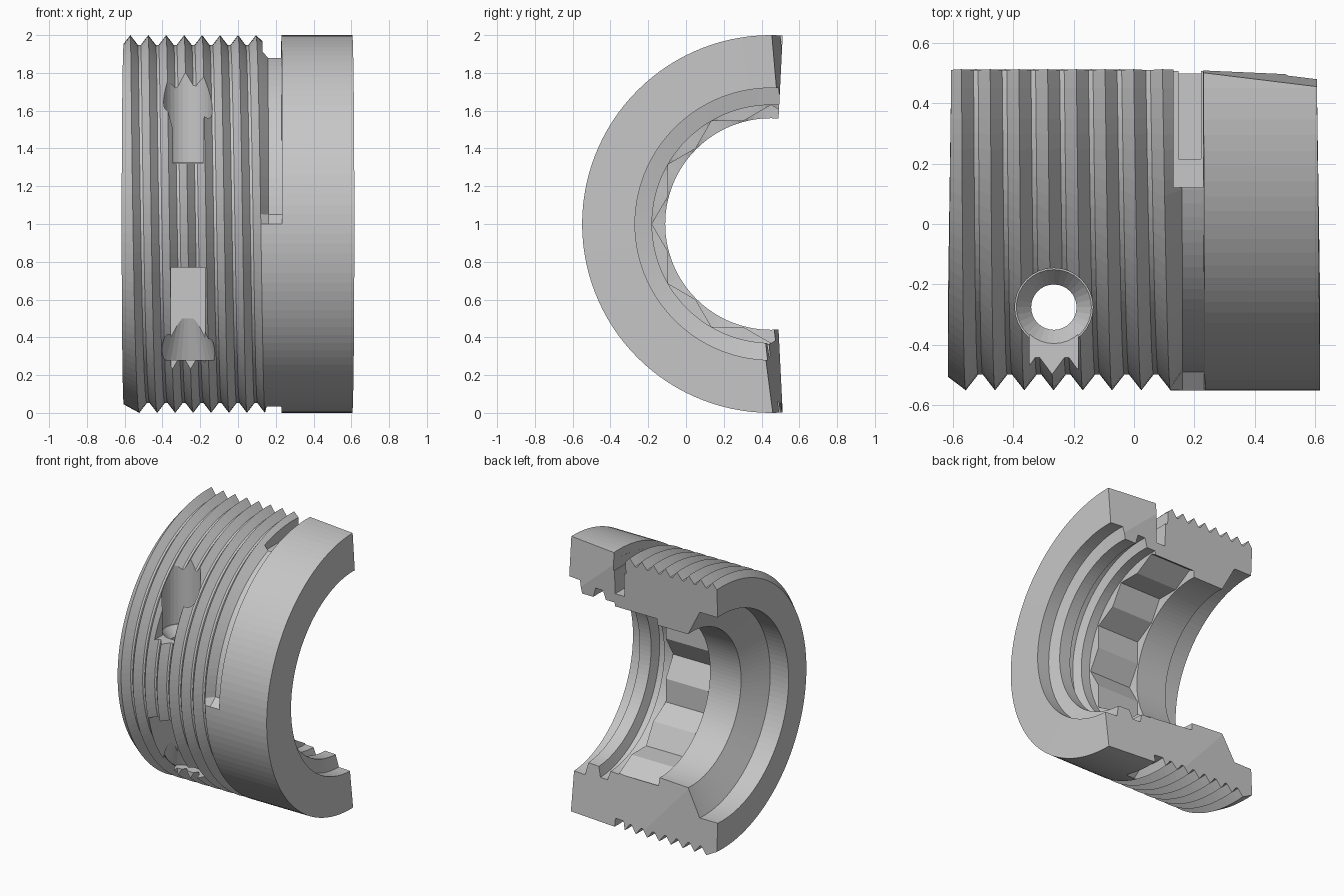
import bpy, bmesh, math
from mathutils import Matrix, Vector

cube = bpy.data.objects.get("Cube")
if cube:
    bpy.data.objects.remove(cube, do_unlink=True)

steel = bpy.data.materials.new("grey_steel")
steel.use_nodes = True
GREY = (0.57, 0.57, 0.57, 1)
steel.diffuse_color = GREY
steel.node_tree.nodes["Principled BSDF"].inputs["Base Color"].default_value = GREY

AXIS_Y, PITCH, STAR_R = 0.45, 0.095, 0.63


def star_radius(deg):
    """Radius of a twelve-point socket: two overlaid hexagons."""
    def hexagon(a):
        return STAR_R * math.cos(math.radians(30)) / math.cos(math.radians(a % 60 - 30))
    return max(hexagon(deg), hexagon(deg + 30))


def section(deg):
    """Closed cross-section (x, radius) at an angle; 0 is front, positive is down."""
    pts = [(-0.605, 0.955)]
    shift = PITCH * (deg + 90) / 360
    for k in range(8):
        peak = -0.57 + PITCH * k + shift
        pts.append((peak, 1.0))
        if k < 7:
            pts += [(peak + PITCH * 0.42, 0.948), (peak + PITCH * 0.58, 0.948)]
    # thread relief runs round the upper half and near the lower split
    relief = 0.94 if deg < 0 or deg > 75 else 1.0
    pts += [(0.158, relief), (0.228, relief), (0.23, 1.0), (0.605, 1.0)]
    # stepped bore, retaining groove and socket
    s = star_radius(deg)
    pts += [(0.605, 0.72), (0.51, 0.72), (0.49, 0.63), (0.4, 0.63),
            (0.38, 0.7), (0.32, 0.7), (0.3, 0.635), (0.23, 0.635),
            (0.225, s), (-0.11, s), (-0.115, 0.56), (-0.36, 0.56),
            (-0.46, 0.75), (-0.605, 0.75)]
    return pts


def finish(name, bm):
    bmesh.ops.recalc_face_normals(bm, faces=bm.faces)
    mesh = bpy.data.meshes.new(name)
    bm.to_mesh(mesh)
    bm.free()
    mesh.materials.append(steel)
    ob = bpy.data.objects.new(name, mesh)
    bpy.context.collection.objects.link(ob)
    return ob


def make_ring():
    bm = bmesh.new()
    rings = []
    for deg in range(-99, 100, 3):
        a = math.radians(deg)
        swell = 1 + 0.018 * max(0, math.cos(a))
        rings.append([bm.verts.new((x * swell, AXIS_Y - r * math.cos(a), 1 - r * math.sin(a)))
                      for x, r in section(deg)])
    n = len(rings[0])
    for r0, r1 in zip(rings, rings[1:]):
        for i in range(n):
            j = (i + 1) % n
            bm.faces.new((r0[i], r0[j], r1[j], r1[i]))
    bm.faces.new(rings[0])
    bm.faces.new(rings[-1])
    return finish("threaded_half_ring", bm)


def box(name, lo, hi, y_of=None):
    """Box cutter; y_of(x, z) can slant its front side."""
    bm = bmesh.new()
    bmesh.ops.create_cube(bm, size=1)
    for v in bm.verts:
        front = v.co.y < 0
        v.co = Vector([l + (c + 0.5) * (h - l) for c, l, h in zip(v.co, lo, hi)])
        if y_of and front:
            v.co.y = y_of(v.co.x, v.co.z)
    return finish(name, bm)


def cone(name, x, y, z0, z1, r0, r1):
    bm = bmesh.new()
    bmesh.ops.create_cone(bm, cap_ends=True, segments=32, radius1=r0, radius2=r1,
                          depth=z1 - z0, matrix=Matrix.Translation((x, y, (z0 + z1) / 2)))
    return finish(name, bm)


def split_y(x, z):
    """Split faces lean back slightly towards the rim."""
    return 0.49 + 0.05 * (abs(z - 1) - 0.56)


ring = make_ring()
HX, HY = -0.265, -0.275
cutters = [
    # split faces of the half ring
    box("upper_split_cutter", (-2, 0, 1), (2, 2, 3), split_y),
    box("lower_split_cutter", (-2, 0, -1), (2, 2, 1), split_y),
    box("upper_end_cutter", (-1, 0, 1), (1, 2, 2.3),
        lambda x, z: 0.5 - 0.122 * (x - 0.23) + 0.0875 * (2 - z)),
    box("lower_end_cutter", (-1, 0, -0.3), (1, 2, 1),
        lambda x, z: 0.505 - 0.09 * (x - 0.1) - 0.13 * z),
    # deep slot at the top
    box("slot_cutter", (0.147, 0.215, 1.7), (0.222, 0.8, 2.3)),
    box("slot_mouth_cutter", (0.13, 0.12, 1.87), (0.228, 0.8, 2.3)),
    # vertical hole, countersunk at the floor of the upper pocket
    cone("hole_cutter", HX, HY, -0.2, 2.2, 0.075, 0.075),
    cone("countersink_cutter", HX, HY, 1.26, 1.33, 0.075, 0.128),
    cone("upper_bore_cutter", HX, HY, 1.325, 2.2, 0.129, 0.129),
    box("upper_pocket_cutter", (HX - 0.08, -0.8, 1.32), (HX + 0.08, HY, 2.2)),
    # open lower pocket with a flared mouth
    cone("lower_flare_cutter", HX, HY, 0.28, 0.5, 0.165, 0.09),
    box("lower_pocket_cutter", (HX - 0.09, -0.8, -0.2), (HX + 0.09, -0.19, 0.77)),
]

bpy.context.view_layer.objects.active = ring
for cutter in cutters:
    cutter.hide_render = True
    mod = ring.modifiers.new(cutter.name, "BOOLEAN")
    mod.operation = "DIFFERENCE"
    mod.solver = "EXACT"
    mod.object = cutter
    bpy.ops.object.modifier_apply(modifier=mod.name)
    bpy.data.objects.remove(cutter, do_unlink=True)
